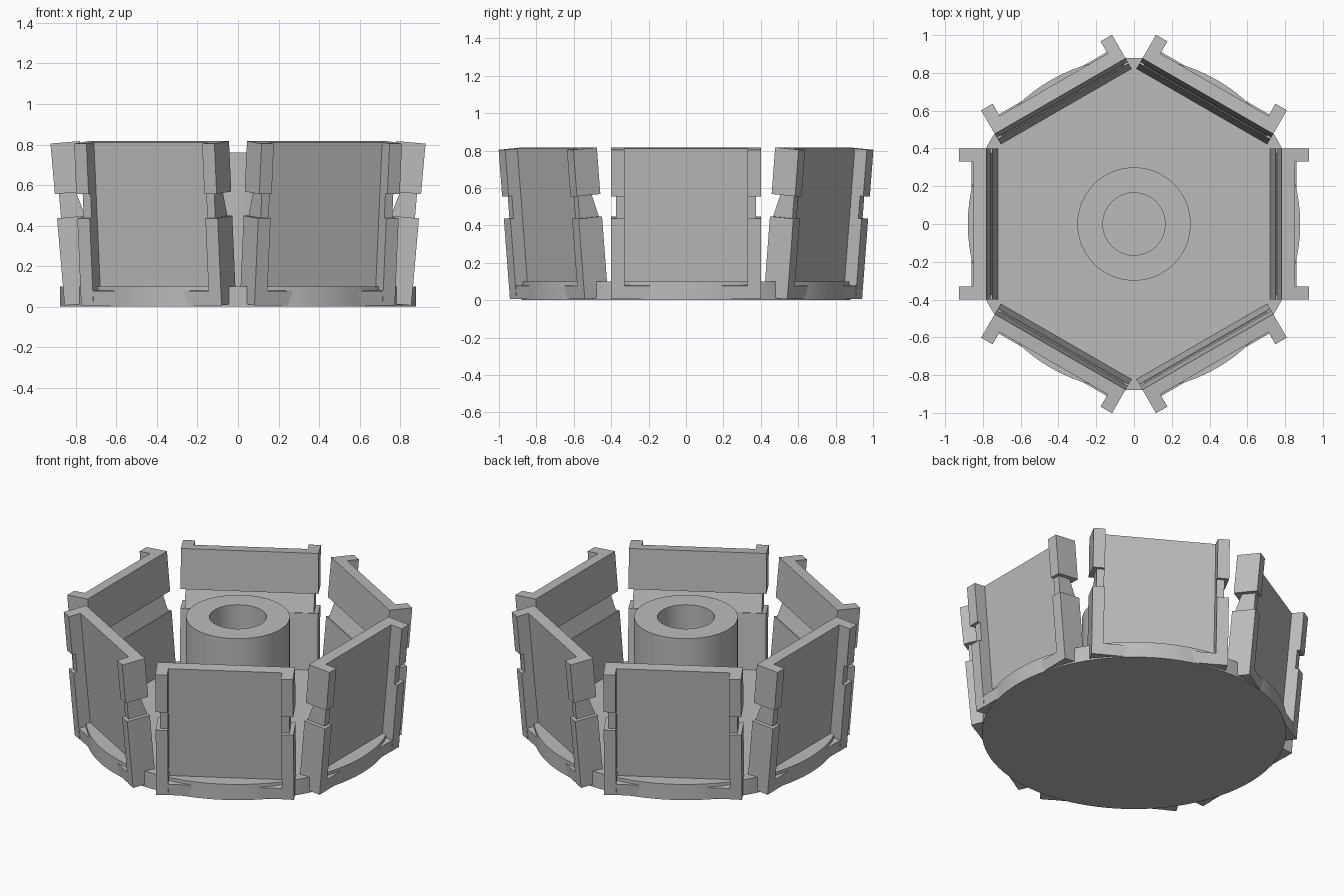
import bpy, bmesh, math
from mathutils import Matrix

cube = bpy.data.objects.get("Cube")
if cube:
    bpy.data.objects.remove(cube, do_unlink=True)

grey = bpy.data.materials.new("plain grey")
grey.use_nodes = True
colour = (0.5, 0.5, 0.5, 1)
grey.diffuse_color = colour
grey.node_tree.nodes["Principled BSDF"].inputs["Base Color"].default_value = colour


def finish(bm, name):
    bmesh.ops.remove_doubles(bm, verts=bm.verts, dist=1e-5)
    bmesh.ops.recalc_face_normals(bm, faces=bm.faces)
    mesh = bpy.data.meshes.new(name)
    bm.to_mesh(mesh)
    bm.free()
    mesh.materials.append(grey)
    obj = bpy.data.objects.new(name, mesh)
    bpy.context.collection.objects.link(obj)
    return obj


def lathe(name, profile):
    """Spin a radius/height profile around the z axis, shaded smooth."""
    bm = bmesh.new()
    verts = [bm.verts.new((r, 0, z)) for r, z in profile]
    edges = [bm.edges.new(pair) for pair in zip(verts, verts[1:])]
    bmesh.ops.spin(bm, geom=verts + edges, axis=(0, 0, 1), cent=(0, 0, 0),
                   angle=math.tau, steps=96)
    obj = finish(bm, name)
    bpy.ops.object.select_all(action="DESELECT")
    obj.select_set(True)
    bpy.context.view_layer.objects.active = obj
    bpy.ops.object.shade_smooth_by_angle(angle=math.radians(30))
    return obj


def channel(inner, outer, half, web=0.07, rib=0.33):
    """U-shaped section: a flat web with a rib along each side."""
    side = [(inner, half), (outer, half), (outer, rib), (web, rib)]
    return side + [(u, -v) for u, v in reversed(side)]


def loft(bm, levels):
    rings = [[bm.verts.new((u, v, w)) for u, v in section] for w, section in levels]
    for low, high in zip(rings, rings[1:]):
        for i in range(len(low)):
            j = (i + 1) % len(low)
            bm.faces.new((low[i], low[j], high[j], high[i]))
    bm.faces.new(rings[0])
    bm.faces.new(rings[-1])


# Round floor and hollow hub
lathe("base_disc", [(0, 0), (0.88, 0), (0.88, 0.1), (0, 0.1)])
lathe("hub_tube", [(0.165, 0.1), (0.165, 0.76), (0.3, 0.76), (0.3, 0.1)])

# Six panels, each leaning outward, with a groove around its middle
full = channel(0, 0.145, 0.4)
levels = [
    (0.018, full), (0.45, full),
    (0.45, channel(0.005, 0.125, 0.375)), (0.57, channel(0.04, 0.125, 0.375)),
    (0.57, full), (0.82, full),
]
foot = [(0, 0.33), (0.143, 0.33), (0.143, -0.33), (0, -0.33)]
lean = Matrix.Translation((0.71, 0, 0)) @ Matrix.Rotation(math.radians(5), 4, "Y")
for n in range(6):
    turn = Matrix.Rotation(n * math.tau / 6, 4, "Z")
    for name, shape in (("wall_panel", levels), ("panel_foot", [(0.018, foot), (0.09, foot)])):
        bm = bmesh.new()
        loft(bm, shape)
        bm.transform(turn @ lean)
        finish(bm, f"{name}_{n + 1}")
